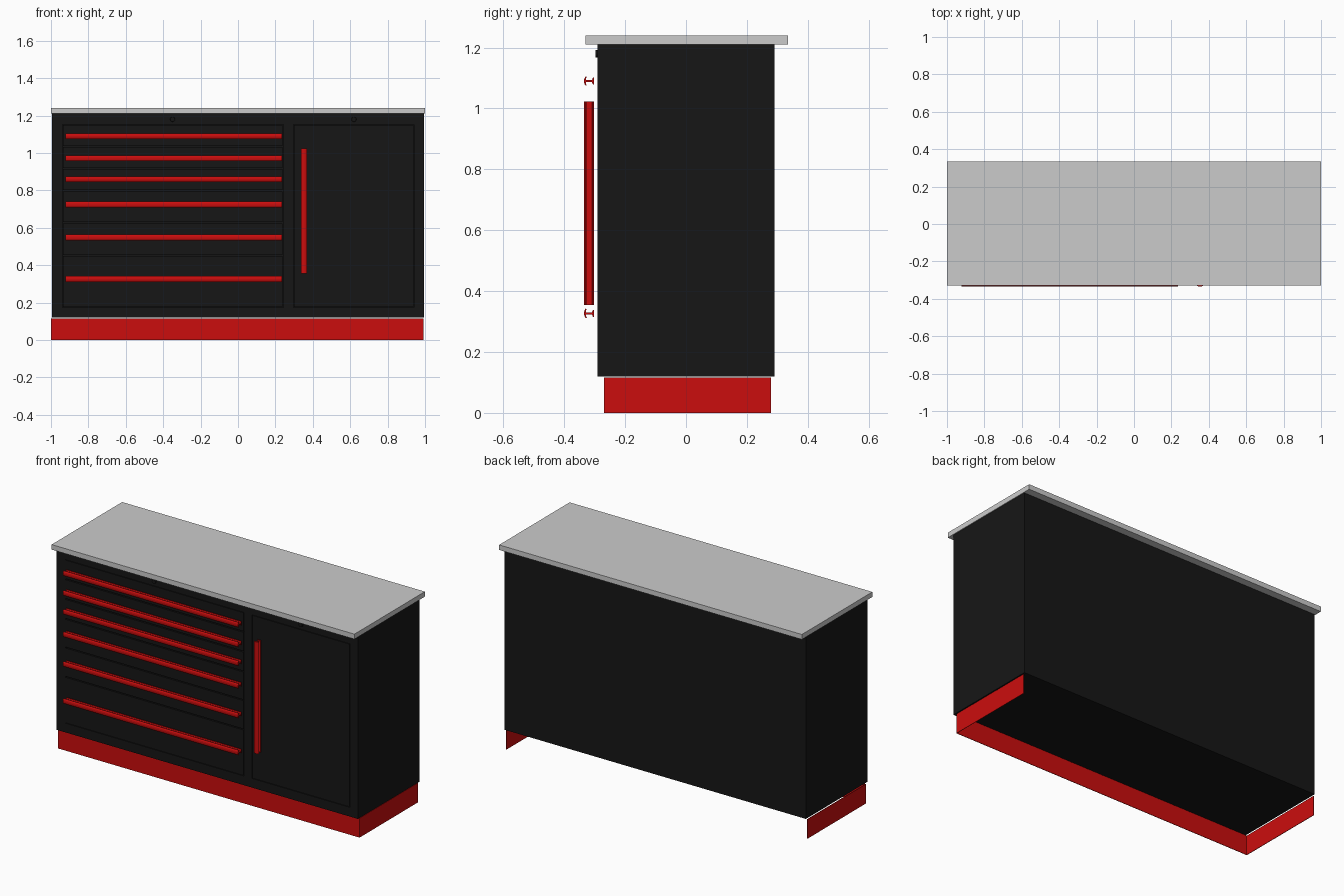
import bpy, bmesh, math
from mathutils import Matrix

if "Cube" in bpy.data.objects:
    bpy.data.objects.remove(bpy.data.objects["Cube"])

def material(name, col):
    m = bpy.data.materials.new(name)
    m.diffuse_color = (*col, 1)
    m.use_nodes = True
    m.node_tree.nodes["Principled BSDF"].inputs["Base Color"].default_value = m.diffuse_color
    return m

BLACK = material("black_paint", (0.008, 0.008, 0.008))
RED = material("red_paint", (0.6, 0.004, 0.004))

def finish(name, bm, mat=None):
    bmesh.ops.recalc_face_normals(bm, faces=bm.faces)
    me = bpy.data.meshes.new(name)
    bm.to_mesh(me)
    bm.free()
    ob = bpy.data.objects.new(name, me)
    bpy.context.collection.objects.link(ob)
    if mat:
        me.materials.append(mat)
    return ob

def box(name, x0, x1, y0, y1, z0, z1, mat=None):
    bm = bmesh.new()
    m = Matrix.Translation(((x0 + x1) / 2, (y0 + y1) / 2, (z0 + z1) / 2)) \
        @ Matrix.Diagonal((x1 - x0, y1 - y0, z1 - z0, 1))
    bmesh.ops.create_cube(bm, size=1, matrix=m)
    return finish(name, bm, mat)

def handle(name, start, end, cz, vertical=False):
    """Extruded rail: bowed grip, thin web and flared foot."""
    half = [(-0.335, 0.0), (-0.334, 0.008), (-0.330, 0.0155), (-0.326, 0.0145),
            (-0.329, 0.008), (-0.328, 0.003), (-0.309, 0.003), (-0.306, 0.011), (-0.302, 0.012)]
    profile = half + [(y, -h) for y, h in reversed(half[1:])]
    bm = bmesh.new()
    if vertical:
        pts = [(cz + h, y, start) for y, h in profile]
        move = (0, 0, end - start)
    else:
        pts = [(start, y, cz + h) for y, h in profile]
        move = (end - start, 0, 0)
    face = bm.faces.new([bm.verts.new(p) for p in pts])
    ext = bmesh.ops.extrude_face_region(bm, geom=[face], use_keep_orig=True)
    bmesh.ops.translate(bm, vec=move, verts=[g for g in ext["geom"] if isinstance(g, bmesh.types.BMVert)])
    return finish(name, bm, RED)

FRONT = -0.29
GAP = 0.003

# Cabinet body with two front recesses
body = box("cabinet_body", -0.995, 0.995, FRONT, 0.29, 0.12, 1.21, BLACK)
for n, x0, x1 in (("drawer", -0.938, 0.242), ("door", 0.297, 0.942)):
    cut = box(n + "_recess_cutter", x0, x1, FRONT - 0.05, FRONT + 0.02, 0.175, 1.152)
    cut.hide_render = True
    cut.hide_set(True)
    mod = body.modifiers.new(n + "_recess", "BOOLEAN")
    mod.object = cut
    mod.operation = "DIFFERENCE"
    mod.solver = "EXACT"
bpy.context.view_layer.objects.active = body
for mod in list(body.modifiers):
    bpy.ops.object.modifier_apply(modifier=mod.name)
for ob in [o for o in bpy.data.objects if o.name.endswith("cutter")]:
    bpy.data.objects.remove(ob)

# Drawer fronts and their rails
levels = [1.152, 1.035, 0.917, 0.798, 0.627, 0.452, 0.175]
rails = [1.09, 0.972, 0.86, 0.725, 0.548, 0.327]
for i, cz in enumerate(rails):
    box(f"drawer_front_{i+1}", -0.938 + GAP, 0.242 - GAP, FRONT, FRONT + 0.022,
        levels[i + 1] + GAP, levels[i] - GAP, BLACK)
    handle(f"drawer_handle_{i+1}", -0.922, 0.235, cz)

# Door and upright handle
box("door", 0.297 + GAP, 0.942 - GAP, FRONT, FRONT + 0.022, 0.175 + GAP, 1.152 - GAP, BLACK)
handle("door_handle", 0.355, 1.023, 0.353, vertical=True)

# Round locks
for n, x in (("drawer_lock", -0.35), ("door_lock", 0.62)):
    bm = bmesh.new()
    m = Matrix.Translation((x, FRONT - 0.001, 1.18)) @ Matrix.Rotation(math.pi / 2, 4, "X")
    bmesh.ops.create_cone(bm, cap_ends=True, segments=24, radius1=0.014, radius2=0.012,
                          depth=0.012, matrix=m)
    finish(n, bm, BLACK)

# Worktop
box("worktop", -1, 1, -0.33, 0.335, 1.21, 1.24)

# Plinth: thin sheet on the front and sides, open at the back
outer = [(-1.0, 0.28), (-1.0, -0.27), (0.992, -0.27), (0.992, 0.28)]
t = 0.003
inner = [(-1.0 + t, 0.28), (-1.0 + t, -0.27 + t), (0.992 - t, -0.27 + t), (0.992 - t, 0.28)]
bm = bmesh.new()
face = bm.faces.new([bm.verts.new((x, y, 0)) for x, y in outer + inner[::-1]])
ext = bmesh.ops.extrude_face_region(bm, geom=[face], use_keep_orig=True)
bmesh.ops.translate(bm, vec=(0, 0, 0.116), verts=[g for g in ext["geom"] if isinstance(g, bmesh.types.BMVert)])
finish("plinth", bm, RED)
